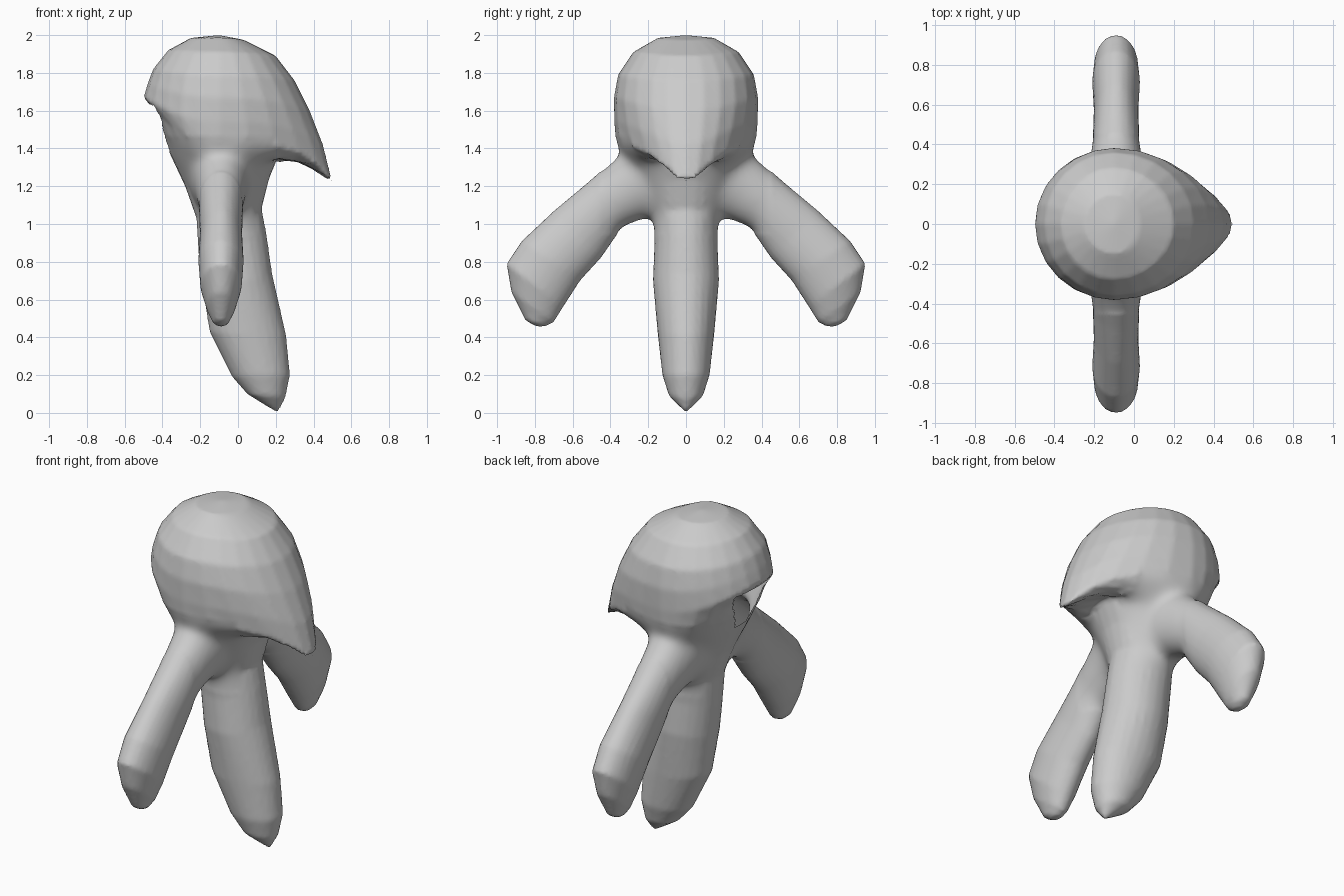
import bpy, bmesh, math

if "Cube" in bpy.data.objects:
    bpy.data.objects.remove(bpy.data.objects["Cube"])

SEG = 24


def loft(name, rings, start, end):
    """Skin closed rings of points between two end points."""
    bm = bmesh.new()
    loops = [[bm.verts.new(p) for p in r] for r in rings]
    for a, b in zip(loops, loops[1:]):
        for j in range(SEG):
            k = (j + 1) % SEG
            bm.faces.new((a[j], a[k], b[k], b[j]))
    for tip, ring in ((start, loops[0]), (end, loops[-1])):
        v = bm.verts.new(tip)
        for j in range(SEG):
            bm.faces.new((v, ring[j], ring[(j + 1) % SEG]))
    bmesh.ops.recalc_face_normals(bm, faces=bm.faces)
    mesh = bpy.data.meshes.new(name)
    bm.to_mesh(mesh)
    bm.free()
    ob = bpy.data.objects.new(name, mesh)
    bpy.context.collection.objects.link(ob)
    return ob


def body_ring(xb, zb, xf, zf, w, zs, k, xc):
    """Egg-shaped ring: back, front and side heights differ; k sharpens the front."""
    pts = []
    for j in range(SEG):
        t = 2 * math.pi * j / SEG
        c, s = math.cos(t), math.sin(t)
        f, b = max(c, 0), max(-c, 0)
        x = xc + f * (xf - xc) + b * (xb - xc)
        z = zs + (zf - zs) * f ** (2 + 6 * k) + (zb - zs) * b ** 2
        pts.append((x, w * s * (1 - k * f * f), z))
    return pts


# Head, beak, trunk and central leg: back x,z / front x,z / half width / side z / point / centre x
profile = [
    (-.25, 1.985, .03, 1.975, .15, 1.985, 0, -.1),
    (-.37, 1.92, .20, 1.89, .28, 1.91, 0, -.1),
    (-.45, 1.82, .30, 1.76, .36, 1.79, 0, -.1),
    (-.48, 1.74, .38, 1.60, .382, 1.67, .05, -.1),
    (-.50, 1.67, .45, 1.42, .38, 1.54, .2, -.1),
    (-.44, 1.60, .50, 1.22, .37, 1.42, .4, -.1),
    (-.41, 1.50, .36, 1.315, .34, 1.36, .3, -.1),
    (-.36, 1.37, .22, 1.375, .29, 1.28, .1, -.08),
    (-.28, 1.20, .165, 1.24, .23, 1.17, 0, -.06),
    (-.22, 1.03, .125, 1.08, .175, 1.04, 0, -.05),
    (-.21, .86, .15, .95, .167, .90, 0, -.03),
    (-.19, .68, .18, .74, .175, .70, 0, 0),
    (-.15, .43, .255, .41, .15, .42, 0, .05),
    (-.03, .19, .275, .20, .125, .20, 0, .12),
    (.05, .10, .25, .08, .09, .09, 0, .15),
]
body = loft("body", [body_ring(*p) for p in profile], (-.1, 0, 2), (.21, 0, 0))

# Side arms: upper y,z / lower y,z / centre x / half thickness
arm = [
    (.22, 1.48, .06, 1.02, -.09, .17),
    (.36, 1.36, .21, 1.03, -.09, .14),
    (.52, 1.22, .34, .98, -.09, .117),
    (.70, 1.07, .45, .82, -.09, .112),
    (.87, .91, .56, .70, -.09, .12),
    (.95, .79, .65, .56, -.09, .11),
    (.925, .64, .70, .48, -.09, .075),
    (.85, .49, .74, .46, -.09, .04),
]
for side in (1, -1):
    rings = []
    for yu, zu, yl, zl, xc, hw in arm:
        ring = []
        for j in range(SEG):
            t = 2 * math.pi * j / SEG
            m = (1 + math.cos(t)) / 2
            ring.append((xc + hw * math.sin(t), side * (yl + (yu - yl) * m), zl + (zu - zl) * m))
        rings.append(ring)
    part = loft("arm_helper", rings, (-.09, side * .14, 1.25), (-.09, side * .79, .455))
    part.hide_render = True
    part.hide_set(True)
    mod = body.modifiers.new("union", 'BOOLEAN')
    mod.operation, mod.solver, mod.object = 'UNION', 'EXACT', part

# Fuse into one even skin
mod = body.modifiers.new("skin", 'REMESH')
mod.mode, mod.voxel_size = 'VOXEL', 0.016
fused = bpy.data.meshes.new_from_object(body.evaluated_get(bpy.context.evaluated_depsgraph_get()))
for ob in list(bpy.data.objects):
    bpy.data.objects.remove(ob)

bm = bmesh.new()
bm.from_mesh(fused)
# Soften where the arms flow out of the trunk and head
for _ in range(25):
    near = [v for v in bm.verts if .95 < v.co.z < 1.46 and v.co.x < .2 and .1 < abs(v.co.y) < .45]
    bmesh.ops.smooth_vert(bm, verts=near, factor=.5, use_axis_x=True, use_axis_y=True, use_axis_z=True)
# Opening under the back of the head, narrowing downwards
hole = []
for f in bm.faces:
    c = f.calc_center_median()
    if c.x < -.25 and 1.38 < c.z < 1.63 and abs(c.y) < .05 + .5 * (c.z - 1.38):
        hole.append(f)
bmesh.ops.delete(bm, geom=hole, context='FACES')
for f in bm.faces:
    f.smooth = True
bm.to_mesh(fused)
bm.free()
bpy.context.collection.objects.link(bpy.data.objects.new("beaked_head_with_limbs", fused))
